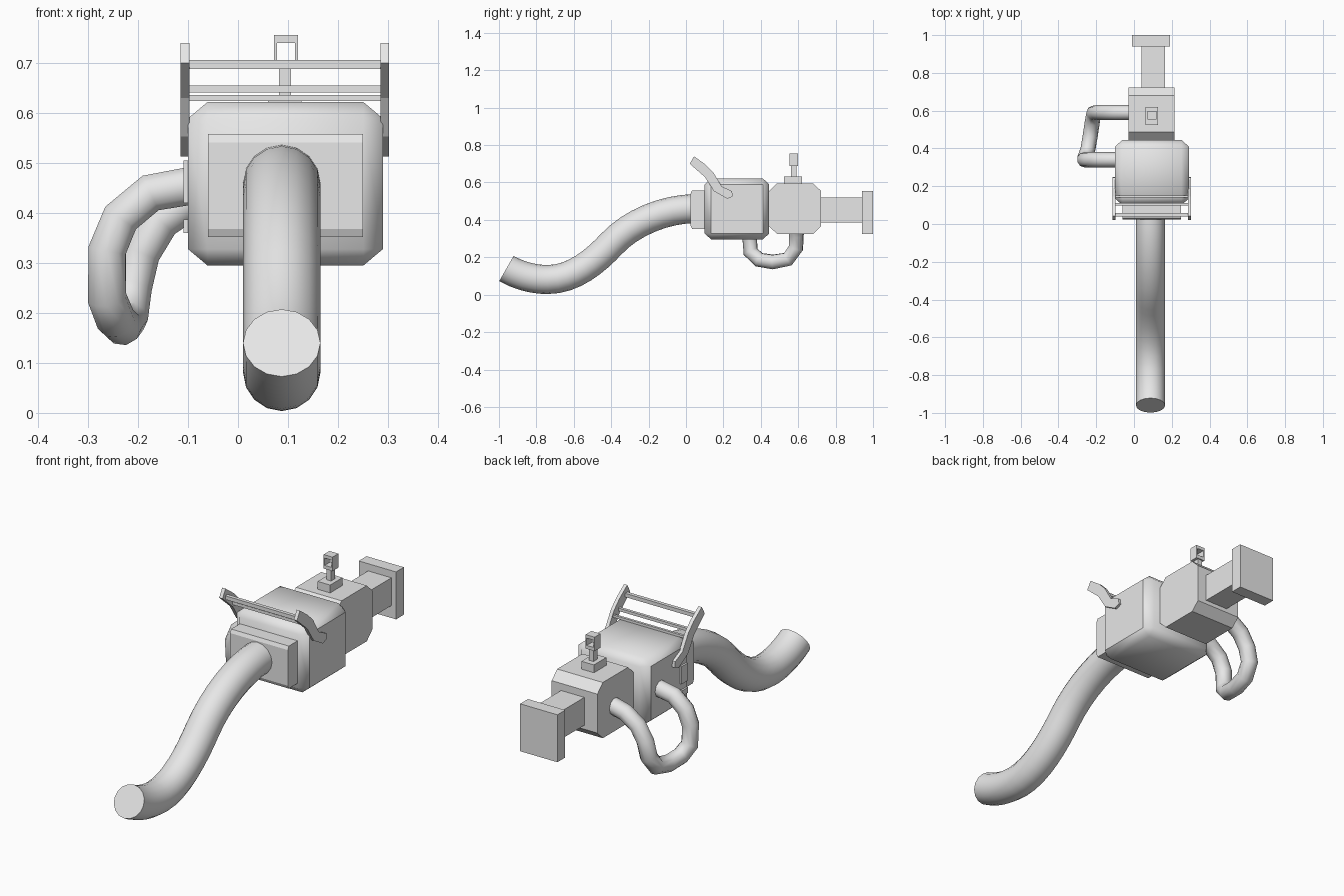
import bpy, bmesh, math

if "Cube" in bpy.data.objects:
    bpy.data.objects.remove(bpy.data.objects["Cube"])

grey = bpy.data.materials.new("light_grey")
grey.diffuse_color = (0.8, 0.8, 0.8, 1)
grey.use_nodes = True
grey.node_tree.nodes["Principled BSDF"].inputs["Base Color"].default_value = grey.diffuse_color


def finish(name, bm, angle=None):
    bmesh.ops.recalc_face_normals(bm, faces=bm.faces[:])
    me = bpy.data.meshes.new(name)
    bm.to_mesh(me)
    bm.free()
    me.materials.append(grey)
    ob = bpy.data.objects.new(name, me)
    bpy.context.collection.objects.link(ob)
    if angle:
        smooth(ob, angle)
    return ob


def smooth(ob, angle):
    bpy.ops.object.select_all(action='DESELECT')
    ob.select_set(True)
    bpy.context.view_layer.objects.active = ob
    bpy.ops.object.shade_smooth_by_angle(angle=math.radians(angle))


def box(name, x, y, z, bevel=0, axes="xyz", angle=None):
    """Box from (min, max) ranges; bevel is a fraction of each side, on edges along the given axes."""
    bm = bmesh.new()
    bmesh.ops.create_cube(bm, size=1)
    if bevel:
        edges = [e for e in bm.edges
                 if any(abs((e.verts[0].co - e.verts[1].co)["xyz".index(a)]) > 0.5 for a in axes)]
        bmesh.ops.bevel(bm, geom=edges, offset=bevel, segments=1, affect='EDGES')
    for v in bm.verts:
        for i, (lo, hi) in enumerate((x, y, z)):
            v.co[i] = (lo + hi) / 2 + v.co[i] * (hi - lo)
    return finish(name, bm, angle)


def prism(name, profile, x0, x1):
    """Extrude a (y, z) profile along x."""
    bm = bmesh.new()
    face = bm.faces.new([bm.verts.new((x0, y, z)) for y, z in profile])
    ext = bmesh.ops.extrude_face_region(bm, geom=[face])["geom"]
    for v in ext:
        if isinstance(v, bmesh.types.BMVert):
            v.co.x = x1
    return finish(name, bm)


def tube(name, radius, points, handles=None, sides=2, angle=50):
    """Round tube along a polyline, or a Bezier path when handle offsets are given."""
    cu = bpy.data.curves.new(name, 'CURVE')
    cu.dimensions = '3D'
    cu.bevel_depth = radius
    cu.bevel_resolution = sides
    cu.use_fill_caps = True
    cu.resolution_u = 8
    sp = cu.splines.new('BEZIER' if handles else 'POLY')
    if handles:
        sp.bezier_points.add(len(points) - 1)
        for bp, p, (dy, dz, back, ahead) in zip(sp.bezier_points, points, handles):
            bp.handle_left_type = bp.handle_right_type = 'FREE'
            bp.co = p
            bp.handle_left = (p[0], p[1] - dy * back, p[2] - dz * back)
            bp.handle_right = (p[0], p[1] + dy * ahead, p[2] + dz * ahead)
    else:
        sp.points.add(len(points) - 1)
        for pt, p in zip(sp.points, points):
            pt.co = (*p, 1)
    cu.materials.append(grey)
    ob = bpy.data.objects.new(name, cu)
    bpy.context.collection.objects.link(ob)
    bpy.ops.object.select_all(action='DESELECT')
    ob.select_set(True)
    bpy.context.view_layer.objects.active = ob
    bpy.ops.object.convert(target='MESH')
    smooth(bpy.context.view_layer.objects.active, angle)


# Main housing and its front plate
box("main_housing", (-0.10, 0.29), (0.10, 0.445), (0.295, 0.622), 0.1, angle=47)
box("front_plate", (-0.06, 0.25), (0.025, 0.12), (0.352, 0.558), 0.08, "x")

# Rear housing, neck and end plate
box("rear_housing", (-0.03, 0.215), (0.445, 0.722), (0.325, 0.595), 0.15, "x")
box("rear_neck", (0.04, 0.165), (0.70, 0.95), (0.385, 0.52))
box("end_plate", (-0.01, 0.19), (0.94, 1.0), (0.325, 0.555))

# Large curved front pipe
tube("front_pipe", 0.0775,
     [(0.0875, 0.05, 0.46), (0.0875, -0.40, 0.27), (0.0875, -0.74, 0.081), (0.0875, -0.96, 0.14)],
     [(-1, 0, 0.1, 0.16), (-0.68, -0.73, 0.16, 0.12), (-1, 0, 0.14, 0.08), (-0.868, 0.496, 0.07, 0.05)],
     sides=6)

# Looping side hose between both housings
tube("side_hose", 0.04,
     [(-0.08, .34, .457), (-0.175, .34, .44), (-0.235, .34, .39), (-0.262, .34, .325),
      (-0.262, .345, .23), (-0.245, .39, .187), (-0.232, .465, .175), (-0.22, .545, .19),
      (-0.212, .588, .25), (-0.195, .59, .32), (-0.155, .59, .385), (-0.09, .59, .43),
      (-0.01, .59, .45)], sides=3)

# Tilted handle: two side arms joined by three bars
arm = [(0.02, 0.70), (0.043, 0.74), (0.105, 0.695), (0.145, 0.655), (0.19, 0.58), (0.246, 0.553),
       (0.25, 0.525), (0.22, 0.513), (0.15, 0.553), (0.10, 0.63)]
prism("left_arm", arm, -0.115, -0.097)
prism("right_arm", arm, 0.285, 0.302)
for i, (y, z, h) in enumerate([(0.05, 0.697, 0.009), (0.105, 0.648, 0.007), (0.145, 0.63, 0.006)]):
    box(f"handle_bar_{i + 1}", (-0.10, 0.29), (y - h, y + h), (z - h, z + h))

# Small side tabs
for i, (z0, z1) in enumerate([(0.42, 0.505), (0.36, 0.387)]):
    box(f"side_tab_{i + 1}", (-0.109, -0.09), (0.14, 0.19), (z0, z1))

# Sight: base, post and hollow head
box("sight_base", (0.06, 0.127), (0.525, 0.62), (0.58, 0.633))
box("sight_post", (0.082, 0.106), (0.562, 0.592), (0.62, 0.695))
for name, x, z in (("sight_bottom", (0.072, 0.12), (0.688, 0.705)),
                   ("sight_top", (0.072, 0.12), (0.74, 0.756)),
                   ("sight_left", (0.072, 0.078), (0.70, 0.745)),
                   ("sight_right", (0.114, 0.12), (0.70, 0.745))):
    box(name, x, (0.553, 0.598), z)
